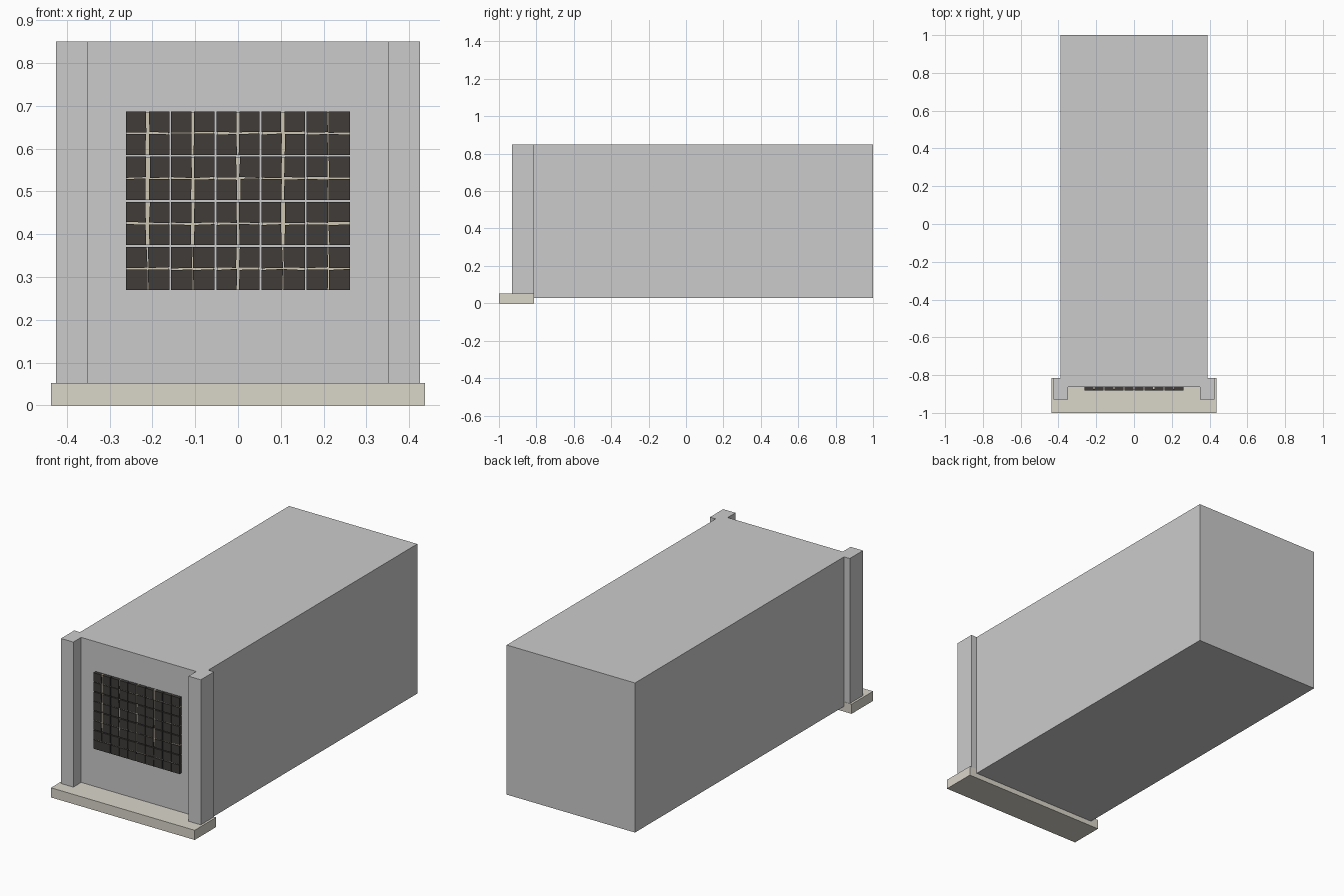
import bpy, bmesh, random

if "Cube" in bpy.data.objects:
    bpy.data.objects.remove(bpy.data.objects["Cube"])
random.seed(4)


def material(name, rgb):
    m = bpy.data.materials.new(name)
    m.diffuse_color = (*rgb, 1)
    m.use_nodes = True
    m.node_tree.nodes["Principled BSDF"].inputs["Base Color"].default_value = m.diffuse_color
    return m


STONE = material("sandy_stone", (0.70, 0.67, 0.59))
MORTAR = material("pale_mortar", (0.62, 0.57, 0.46))
DARK = material("dark_glass", (0.05, 0.045, 0.042))


def finish(name, bm, mat=None):
    bmesh.ops.recalc_face_normals(bm, faces=bm.faces)
    me = bpy.data.meshes.new(name)
    bm.to_mesh(me)
    bm.free()
    ob = bpy.data.objects.new(name, me)
    bpy.context.collection.objects.link(ob)
    if mat:
        me.materials.append(mat)
    return ob


def prism(bm, base, offset):
    """Extrude a closed outline along an offset."""
    face = bm.faces.new([bm.verts.new(p) for p in base])
    ext = bmesh.ops.extrude_face_region(bm, geom=[face], use_keep_orig=True)
    verts = [g for g in ext["geom"] if isinstance(g, bmesh.types.BMVert)]
    bmesh.ops.translate(bm, verts=verts, vec=offset)


# Long hall with two front corner pillars and a recessed front wall
half = [(0.39, 1.0), (0.39, -0.815), (0.425, -0.815), (0.425, -0.93),
        (0.35, -0.93), (0.35, -0.862)]
outline = half + [(-x, y) for x, y in reversed(half)]
bm = bmesh.new()
prism(bm, [(x, y, 0.028) for x, y in outline], (0, 0, 0.822))
finish("walls", bm)

# Front step
bm = bmesh.new()
prism(bm, [(-0.437, -1, 0), (0.437, -1, 0), (0.437, -0.814, 0), (-0.437, -0.814, 0)],
      (0, 0, 0.053))
finish("front_step", bm, STONE)

# Window: 5 x 4 blocks, each a mortar plate carrying four uneven dark panes
plates, panes = bmesh.new(), bmesh.new()
PITCH, H = 0.1055, 0.0505
for col in range(5):
    for row in range(4):
        cx, cz = (col - 2) * PITCH, 0.478 + (row - 1.5) * PITCH
        e = H - 0.001
        prism(plates, [(cx - e, -0.861, cz - e), (cx + e, -0.861, cz - e),
                       (cx + e, -0.861, cz + e), (cx - e, -0.861, cz + e)],
              (0, -0.015, 0))
        wide = 0.001 if col == 4 else random.choice((0.001, 0.003, 0.004))
        for sx in (-1, 1):
            for sz in (-1, 1):
                def gap(w):
                    return max(0.0004, w + random.uniform(-0.0015, 0.0015))
                corner = (gap(wide), gap(0.002))
                pts = [corner, (H, gap(0.002)), (H, H), (gap(wide), H)]
                prism(panes, [(cx + sx * x, -0.861, cz + sz * z) for x, z in pts],
                      (0, -0.02, 0))
finish("window_mortar", plates, MORTAR)
finish("window_panes", panes, DARK)
